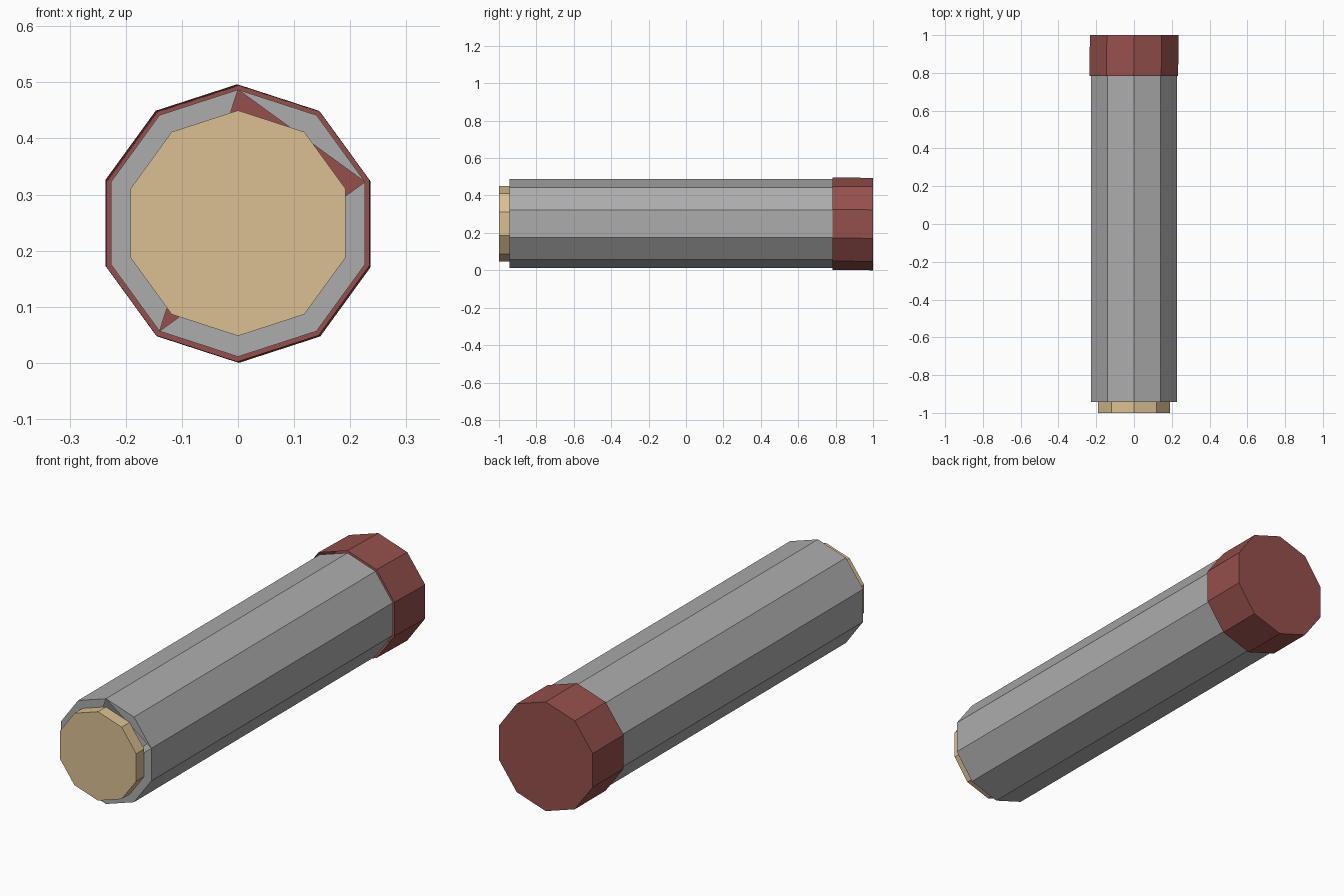
import bpy, bmesh, math

SIDES = 10
default = bpy.data.objects.get("Cube")
if default:
    bpy.data.objects.remove(default, do_unlink=True)


def material(name, rgb):
    mat = bpy.data.materials.new(name)
    mat.use_nodes = True
    mat.diffuse_color = (*rgb, 1)
    mat.node_tree.nodes["Principled BSDF"].inputs["Base Color"].default_value = (*rgb, 1)
    return mat


def ring(bm, radius, y, x=0.0, z=0.249):
    """Ten-sided loop facing the front, starting at the top and turning to +x."""
    angles = [math.tau * i / SIDES for i in range(SIDES)]
    return [bm.verts.new((x + radius * math.sin(a), y, z + radius * math.cos(a))) for a in angles]


def walls(bm, front, back):
    for i in range(SIDES):
        j = (i + 1) % SIDES
        bm.faces.new((front[i], back[i], back[j], front[j]))


def finish(bm, name, mat):
    mesh = bpy.data.meshes.new(name)
    bm.to_mesh(mesh)
    bm.free()
    mesh.materials.append(mat)
    bpy.context.collection.objects.link(bpy.data.objects.new(name, mesh))


grey = material("warm grey", (0.42, 0.415, 0.415))
tan = material("tan", (0.71, 0.53, 0.29))
red = material("brick red", (0.30, 0.08, 0.072))

# Long tube; its front has a three-cornered opening behind the tip
bm = bmesh.new()
front, back = ring(bm, 0.238, -0.943), ring(bm, 0.238, 0.783)
walls(bm, front, back)
corners = (0, 2, 6, SIDES)
for a, b in zip(corners, corners[1:]):
    bm.faces.new([front[i % SIDES] for i in range(a, b + 1)])
finish(bm, "tube_body", grey)

# Short tip at the front
bm = bmesh.new()
front, back = ring(bm, 0.201, -1.0), ring(bm, 0.201, -0.943)
walls(bm, front, back)
bm.faces.new(front)
finish(bm, "front_tip", tan)

# End cap: a slightly skewed cup, open towards the tube
bm = bmesh.new()
front = ring(bm, 0.247, 0.783, -0.0015, 0.2495)
back = ring(bm, 0.247, 1.0, 0.0015, 0.247)
walls(bm, front, back)
bm.faces.new(back[::-1])
finish(bm, "end_cap", red)
